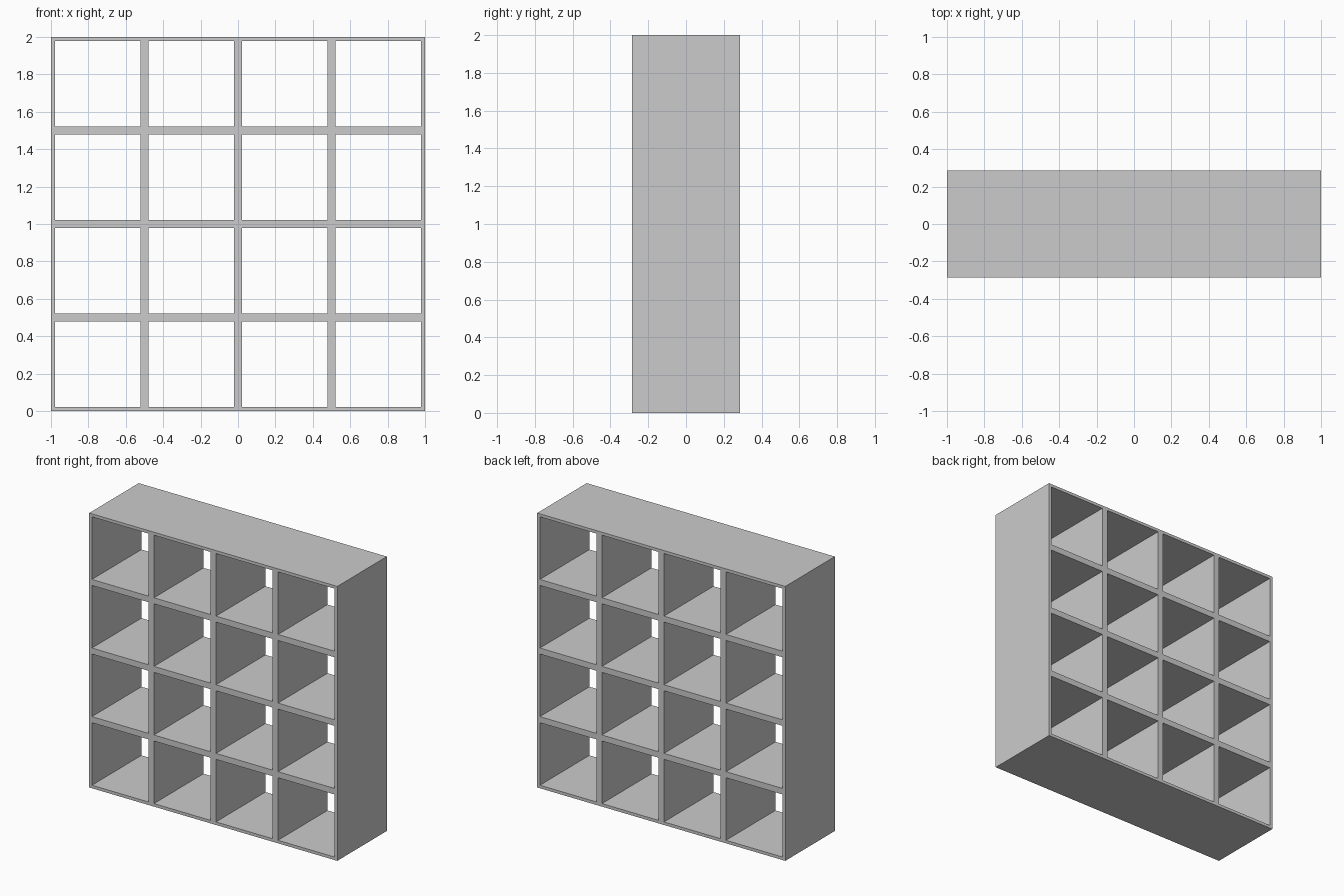
import bpy, bmesh
from mathutils import Matrix

if "Cube" in bpy.data.objects:
    bpy.data.objects.remove(bpy.data.objects["Cube"])

CELLS = 4        # compartments per side
WALL = 0.022     # wall share belonging to each compartment
DEPTH = 0.57

# Upright grid face, one quad per compartment
bm = bmesh.new()
bmesh.ops.create_grid(bm, x_segments=CELLS, y_segments=CELLS, size=1.0)
bmesh.ops.transform(bm, verts=bm.verts[:],
                    matrix=Matrix.Translation((0, 0, 1)) @ Matrix.Rotation(1.5707963268, 4, 'X'))

# Inset every compartment and open it right through
openings = bm.faces[:]
bmesh.ops.inset_individual(bm, faces=openings, thickness=WALL, use_even_offset=True)
bmesh.ops.delete(bm, geom=openings, context='FACES')

# Merge the flat wall fronts into clean faces
bmesh.ops.recalc_face_normals(bm, faces=bm.faces[:])
mesh = bpy.data.meshes.new("cube_shelf")
bm.to_mesh(mesh)
bm.free()

shelf = bpy.data.objects.new("cube_shelf", mesh)
bpy.context.collection.objects.link(shelf)

# Give the lattice its depth, centred on y = 0
solid = shelf.modifiers.new("depth", 'SOLIDIFY')
solid.thickness = DEPTH
solid.offset = 0
